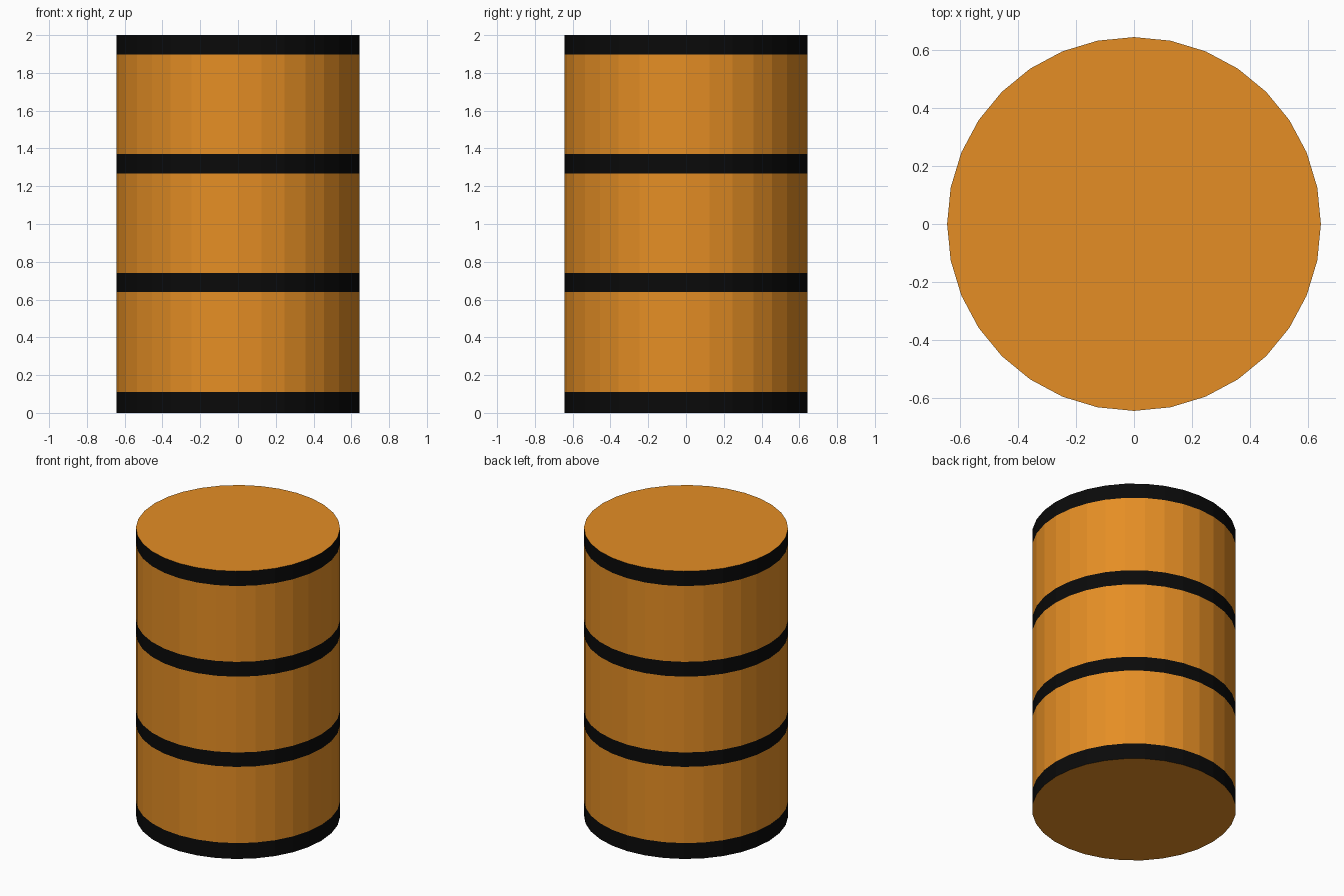
import bpy, bmesh
from math import sin, cos, tau

if "Cube" in bpy.data.objects:
    bpy.data.objects.remove(bpy.data.objects["Cube"])

RADIUS, SIDES = 0.643, 32
# Heights where the drum changes between black hoop and orange wall
LEVELS = [0, 0.11, 0.64, 0.74, 1.267, 1.37, 1.897, 2.0]


def material(name, color):
    m = bpy.data.materials.new(name)
    m.diffuse_color = (*color, 1)
    m.use_nodes = True
    m.node_tree.nodes["Principled BSDF"].inputs["Base Color"].default_value = m.diffuse_color
    return m


bm = bmesh.new()
rings = [[bm.verts.new((RADIUS * cos(tau * i / SIDES), RADIUS * sin(tau * i / SIDES), z))
          for i in range(SIDES)] for z in LEVELS]

# Side bands: even bands are hoops, odd bands are wall
for band, (low, high) in enumerate(zip(rings, rings[1:])):
    for i in range(SIDES):
        j = (i + 1) % SIDES
        face = bm.faces.new((low[i], low[j], high[j], high[i]))
        face.material_index = 1 - band % 2

# Flat end caps
bm.faces.new(rings[0][::-1])
bm.faces.new(rings[-1])

mesh = bpy.data.meshes.new("drum")
bm.to_mesh(mesh)
bm.free()
mesh.materials.append(material("orange", (0.78, 0.27, 0.018)))
mesh.materials.append(material("black", (0.003, 0.003, 0.003)))
bpy.context.collection.objects.link(bpy.data.objects.new("drum", mesh))
